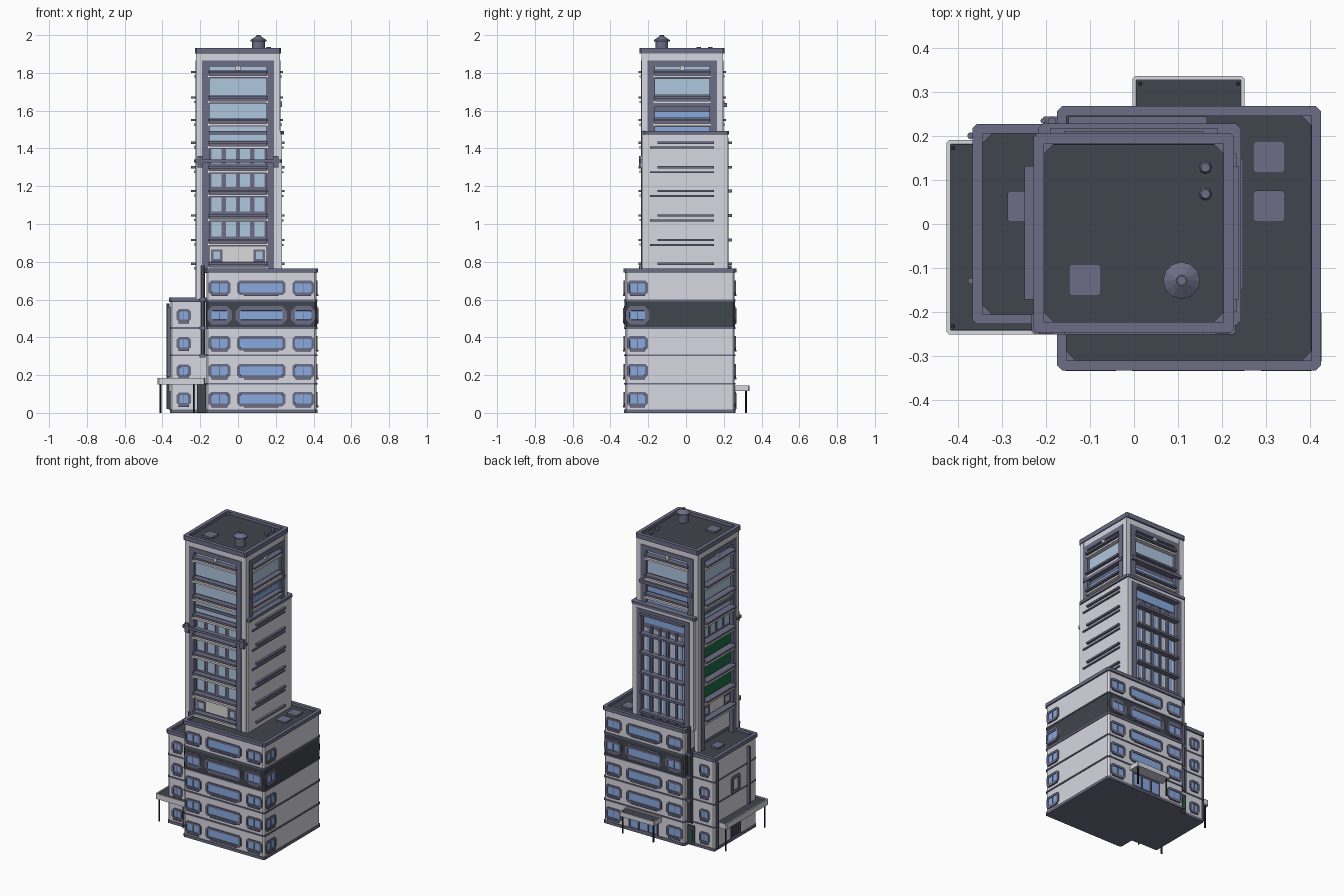
import bpy, bmesh, math
from mathutils import Vector

if "Cube" in bpy.data.objects:
    bpy.data.objects.remove(bpy.data.objects["Cube"])

COLORS = {
    "wall grey": (.68, .68, .75), "trim slate": (.155, .153, .24), "roof charcoal": (.051, .06, .075),
    "glass blue": (.25, .40, .74), "glass pale": (.43, .57, .74), "panel green": (.014, .15, .06),
    "pole black": (.02, .02, .028), "slat light": (.72, .69, .69)}
NAMES = list(COLORS)
MATS = []
for n in NAMES:
    m = bpy.data.materials.new(n)
    m.diffuse_color = (*COLORS[n], 1)
    m.use_nodes = True
    m.node_tree.nodes["Principled BSDF"].inputs["Base Color"].default_value = m.diffuse_color
    MATS.append(m)
WALL, TRIM, ROOF, BLUE, PALE, GREEN, BLACK, LIGHT = range(8)
parts = {}

# maps (u, v, depth) onto a building side
SIDES = {
    "top": lambda u, v, d, p: (u, v, p + d),
    "front": lambda u, v, d, p: (u, p - d, v),
    "back": lambda u, v, d, p: (u, p + d, v),
    "right": lambda u, v, d, p: (p + d, u, v),
    "left": lambda u, v, d, p: (p - d, u, v)}


def prism(part, pts, side, plane, d0, d1, mat, inset=None, taper=1.0):
    """Extrude a 2D profile outward from a side; inset = (width, sink, material) on the cap."""
    bm = parts.setdefault(part, bmesh.new())
    f, n = SIDES[side], len(pts)
    cx, cy = sum(p[0] for p in pts) / n, sum(p[1] for p in pts) / n
    a = [bm.verts.new(f(u, v, d0, plane)) for u, v in pts]
    b = [bm.verts.new(f(cx + (u - cx) * taper, cy + (v - cy) * taper, d1, plane)) for u, v in pts]
    cap = bm.faces.new(b)
    faces = [bm.faces.new(a), cap]
    faces += [bm.faces.new((a[i], a[(i + 1) % n], b[(i + 1) % n], b[i])) for i in range(n)]
    for fc in faces:
        fc.material_index = mat
    bmesh.ops.recalc_face_normals(bm, faces=faces)
    if inset:
        for fc in faces:
            fc.normal_update()
        for width in (inset[0], .0004):
            bmesh.ops.inset_individual(bm, faces=[cap], thickness=width, depth=0, use_even_offset=True)
        nrm = Vector(f(0, 0, 1, 0)) - Vector(f(0, 0, 0, 0))
        bmesh.ops.translate(bm, verts=cap.verts[:], vec=nrm * -inset[1])
        cap.material_index = inset[2]


def rect(u0, u1, v0, v1, c=0.0):
    if c == 0:
        return [(u0, v0), (u1, v0), (u1, v1), (u0, v1)]
    return [(u0 + c, v0), (u1 - c, v0), (u1, v0 + c), (u1, v1 - c),
            (u1 - c, v1), (u0 + c, v1), (u0, v1 - c), (u0, v0 + c)]


def block(part, x0, x1, y0, y1, z0, z1, mat, c=0.0, inset=None):
    prism(part, rect(x0, x1, y0, y1, c), "top", 0, z0, z1, mat, inset)


def plate(part, side, plane, u0, u1, v0, v1, d0, d1, mat, c=0.0, inset=None):
    prism(part, rect(u0, u1, v0, v1, c), side, plane, d0, d1, mat, inset)


def tube(part, x, y, r, z0, z1, mat, n=8, taper=1.0):
    pts = [(x + r * math.cos(math.tau * i / n), y + r * math.sin(math.tau * i / n)) for i in range(n)]
    prism(part, pts, "top", 0, z0, z1, mat, taper=taper)


def window(part, side, plane, u, z, w, h, big=False, mullion=True):
    """Chamfered frame with sunk glass, mullion and sill."""
    k = .003 if big else 0
    if big:
        plate(part, side, plane, u - w / 2 - .008, u + w / 2 + .008, z - h / 2 - .011, z + h / 2 + .011, 0, .005, TRIM, .028)
    plate(part, side, plane, u - w / 2, u + w / 2, z - h / 2, z + h / 2, 0, .007 + k, TRIM, .014, (.014, .004, BLUE))
    if mullion:
        plate(part, side, plane, u - .002, u + .002, z - h / 2 + .012, z + h / 2 - .012, 0, .006 + k, TRIM)
    plate(part, side, plane, u - w * .36, u + w * .36, z - h / 2 - .006, z - h / 2 + .004, 0, .010, TRIM)


# podium body, floor lines, dark storey and parapet roof
FLOORS = [.155, .305, .45, .595]
block("podium", -.168, .415, -.323, .258, .01, .745, WALL, .01)
block("podium_dark_storey", -.17, .417, -.325, .26, .452, .595, ROOF, .01)
block("podium_base", -.172, .42, -.328, .263, 0, .018, TRIM, .01)
for z in FLOORS:
    block("podium_floor_lines", -.172, .42, -.328, .263, z - .005, z + .004, TRIM, .01)
block("podium_roof", -.175, .424, -.332, .267, .742, .765, TRIM, .012, (.022, .016, ROOF))
for y in (.152, .04):
    block("podium_roof_hatch", .27, .342, y - .036, y + .036, .745, .76, TRIM, .006)
for sy, y in ((1, -.31), (-1, .245)):
    prism("roof_corner_gussets", [(.402, y), (.38, y), (.402, y + sy * .022)], "top", 0, .744, .76, TRIM)
prism("roof_corner_gussets", [(-.153, -.31), (-.131, -.31), (-.153, -.288)], "top", 0, .744, .76, TRIM)

# podium windows
for i, z in enumerate((.073, .222, .368, .517, .662)):
    big = i == 3
    for side, plane in (("front", -.323), ("back", .258)):
        for u in (-.098, .345):
            window("podium_windows", side, plane, u, z, .115, .076, big)
        if side == "front" or i:
            window("podium_windows", side, plane, .123, z, .255, .076, big, False)
    window("podium_windows", "right", .415, -.257, z, .11, .076, big)

# rear entrance with canopy
plate("rear_entrance", "back", .258, .02, .23, .015, .112, 0, .008, TRIM, 0, (.01, .004, BLUE))
for u in (.09, .16):
    plate("rear_entrance", "back", .258, u - .004, u + .004, .02, .105, 0, .01, TRIM)
block("rear_canopy", -.003, .25, .255, .335, .115, .145, WALL, .005, (.008, .006, ROOF))
for x in (.014, .236):
    tube("rear_canopy_posts", x, .318, .005, 0, .143, BLACK)

# side annex
block("annex", -.357, -.15, -.217, .217, .01, .592, WALL, .008)
block("annex_base", -.361, -.15, -.221, .221, 0, .018, TRIM, .008)
for z in FLOORS[:3]:
    block("annex_floor_lines", -.361, -.15, -.221, .221, z - .005, z + .004, TRIM, .008)
block("annex_roof", -.366, -.15, -.227, .227, .588, .612, TRIM, .01, (.022, .016, ROOF))
block("annex_roof_hatch", -.287, -.23, .004, .075, .59, .608, TRIM, .006)
for sy, y in ((1, -.205), (-1, .205)):
    prism("roof_corner_gussets", [(-.344, y), (-.322, y), (-.344, y - sy * -.022)], "top", 0, .59, .607, TRIM)
for z in (.073, .222, .368, .515):
    for side, plane in (("front", -.217), ("back", .217)):
        window("annex_windows", side, plane, -.287, z, .075, .07)
plate("annex_side_window", "left", -.357, -.045, .045, .31, .42, 0, .009, TRIM, .012, (.018, .006, WALL))
plate("annex_door", "left", -.357, -.05, .05, .015, .115, 0, .008, TRIM, 0, (.012, .005, ROOF))

# recess between annex and podium, with drain pipes
plate("recess_door", "front", -.217, -.218, -.17, .003, .15, 0, .012, ROOF)
plate("recess_door", "back", .217, -.218, -.17, .003, .13, 0, .008, ROOF)
plate("recess_sign_panel", "back", .225, -.205, -.19, .03, .10, 0, .004, GREEN)
tube("drain_pipe", -.186, -.238, .010, .3, .78, TRIM)
tube("drain_pipe", -.186, .232, .010, .15, .78, TRIM)
tube("drain_pipe", -.206, .234, .006, .15, .62, TRIM)
for y in (-.236, .232):
    for z in (.3, .45, .6):
        block("drain_pipe_clamps", -.205, -.172, y - .012, y + .012, z - .008, z + .008, TRIM)
tube("annex_pipe", -.370, .2, .008, .02, .58, TRIM)
block("annex_pipe_box", -.376, -.355, -.136, -.122, .19, .56, TRIM)

# side canopy wrapping the annex corner
block("side_canopy", -.425, -.175, -.25, .19, .15, .185, WALL, .006, (.009, .006, ROOF))
for y in (-.232, .172):
    tube("side_canopy_posts", -.41, y, .005, 0, .183, BLACK)
tube("side_canopy_posts", -.235, -.235, .004, 0, .155, BLACK)

# tower core, lower shaft and their roofs
block("tower_core", -.2, .2, -.215, .175, .74, 1.9, TRIM)
block("lower_shaft", -.19, .233, -.208, .2, .74, 1.478, WALL)
block("lower_shaft_corner", .205, .233, -.229, -.2, .74, 1.478, WALL)
block("lower_shaft_ledge", -.218, .243, -.23, .228, 1.474, 1.492, TRIM, .012)
block("tower_roof", -.228, .227, -.246, .205, 1.902, 1.932, TRIM, .008, (.024, .018, ROOF))
block("tower_roof_hatch", -.147, -.075, -.163, -.091, 1.908, 1.924, TRIM, .006)
for sx, x in ((1, -.204), (-1, .203)):
    for sy, y in ((1, -.222), (-1, .181)):
        prism("roof_corner_gussets", [(x, y), (x + sx * .022, y), (x, y + sy * .022)], "top", 0, 1.908, 1.926, TRIM)

SLATS = [1.805, 1.67, 1.55, 1.43, 1.30, 1.175, 1.045, .915, .79]


def slat_pair(side, plane, u0, u1, z):
    out = .026 if side == "left" else .016
    plate("tower_slats", side, plane, u0, u1, z - .006, z + .006, -.02, out, TRIM)
    plate("tower_slats_light", side, plane, u0, u1, z - .030, z - .018, -.02, .010, LIGHT)


def surround(name, side, plane, u0, u1, z0, z1, p, w, head):
    """Light piers and header with a dark inner frame around a recess."""
    for a, b in ((u0, u0 + p), (u1 - p, u1)):
        plate(name, side, plane, a, b, z0, z1, -.025, 0, WALL)
    plate(name, side, plane, u0, u1, z1 - head, z1, -.025, -.0005, WALL)
    for a, b in ((u0 + p, u0 + p + w), (u1 - p - w, u1 - p)):
        plate(name + "_frame", side, plane, a, b, z0, z1 - head, -.025, .004, TRIM)
    plate(name + "_frame", side, plane, u0 + p, u1 - p, z1 - head - .03, z1 - head, -.025, .004, TRIM)


def glazed_side(name, side, plane, u0, u1, z0, nfloors, green=()):
    surround(name, side, plane, u0, u1, z0, 1.905, .032, .038, .04)
    a, b = u0 + .07, u1 - .07
    mid, w = (a + b) / 2, b - a
    g = name + "_glass"
    plate(g, side, plane, a, b, 1.815, 1.836, -.02, -.014, PALE)
    plate(name + "_lamp", side, plane, mid - .012, mid + .012, 1.812, 1.836, -.02, .003, LIGHT)
    for i in range(nfloors):
        z = SLATS[i]
        slat_pair(side, plane, a - .006, b + .006, z)
        if i + 1 == len(SLATS):
            continue
        lo, hi = SLATS[i + 1] + .012, z - .034
        if i in green:
            plate(g, side, plane, a, b, lo, hi + .01, -.02, -.012, GREEN)
        elif i < 3:
            short = nfloors == 3 and i > 0
            plate(g, side, plane, a, b, lo, min(hi, 1.595) if short else hi, -.02, -.013, BLUE if short else PALE)
        elif i < 7:
            for k in range(4):
                c = a + w * (k + .5) / 4
                plate(g, side, plane, c - w * .088, c + w * .088, lo + .008, hi, -.02, -.013, PALE)
        else:
            plate(g, side, plane, a, b, lo, hi, -.02, -.013, LIGHT)
            for c in (a + .04, b - .04):
                plate(g, side, plane, c - .03, c + .03, lo, hi - .015, -.02, -.009, TRIM, 0, (.012, .002, PALE))


glazed_side("tower_front", "front", -.235, -.222, .222, .75, 9)
glazed_side("tower_left", "left", -.222, -.235, .195, .6, 9, (4, 5, 6))
glazed_side("tower_right", "right", .222, -.235, .195, 1.48, 3)
glazed_side("tower_back", "back", .195, -.222, .222, 1.48, 3)

# balcony ledge across the front, ledges on the upper sides
block("front_ledge", -.232, .23, -.250, -.2, 1.325, 1.342, TRIM, .006)
for x in (-.2, .2):
    block("front_ledge_brackets", x - .015, x + .015, -.248, -.2, 1.3, 1.36, TRIM)
plate("upper_ledge", "right", .222, -.2, .16, 1.62, 1.64, -.02, .01, TRIM)
plate("upper_ledge", "back", .195, -.19, .19, 1.62, 1.64, -.02, .022, TRIM)

# blank right wall of the lower shaft with slats
for z in SLATS[3:]:
    plate("right_wall_slats", "right", .233, -.15, .147, z - .006, z + .006, 0, .014, TRIM)
    if z > .8:
        plate("right_wall_slats", "right", .233, -.19, .147, z - .031, z - .021, 0, .008, TRIM)

# rear of the lower shaft: frame, glass, vertical fins and slats
surround("shaft_back", "back", .222, -.21, .233, .75, 1.476, .03, .035, .02)
plate("shaft_back_recess", "back", .2, -.15, .17, .75, 1.43, -.01, .002, TRIM)
plate("shaft_back_glass", "back", .202, -.135, .155, 1.365, 1.42, 0, .005, BLUE)
for k in range(5):
    c = .01 + (k - 2) * .06
    plate("shaft_back_panels", "back", .202, c - .026, c + .026, .77, 1.335, 0, .004, WALL)
    plate("shaft_back_glass", "back", .202, c - .011, c + .011, .78, 1.33, 0, .006, BLUE if k % 2 == 0 else PALE)
for k in range(4):
    c = .01 + (k - 1.5) * .06
    plate("shaft_back_fins", "back", .202, c - .007, c + .007, .76, 1.35, 0, .018, TRIM)
for z in SLATS[3:]:
    plate("shaft_back_slats", "back", .222, -.148, .166, z - .007, z + .007, -.02, .022, TRIM)

# roof tank and vents
tube("roof_tank", .108, -.128, .034, 1.908, 1.968, TRIM, 12)
tube("roof_tank_lid", .108, -.128, .042, 1.966, 1.974, TRIM, 12)
tube("roof_tank_lid", .108, -.128, .042, 1.974, 1.994, TRIM, 12, .3)
tube("roof_tank_cap", .108, -.128, .011, 1.985, 2.0, TRIM, 8)
for y in (.128, .068):
    tube("roof_vent", .162, y, .010, 1.908, 1.93, TRIM, 8)
    tube("roof_vent", .162, y, .015, 1.928, 1.938, TRIM, 8, .7)

# turn the collected parts into objects
for name, bm in parts.items():
    me = bpy.data.meshes.new(name)
    used = sorted({f.material_index for f in bm.faces})
    for f in bm.faces:
        f.material_index = used.index(f.material_index)
    bm.to_mesh(me)
    bm.free()
    for i in used:
        me.materials.append(MATS[i])
    bpy.context.collection.objects.link(bpy.data.objects.new(name, me))
